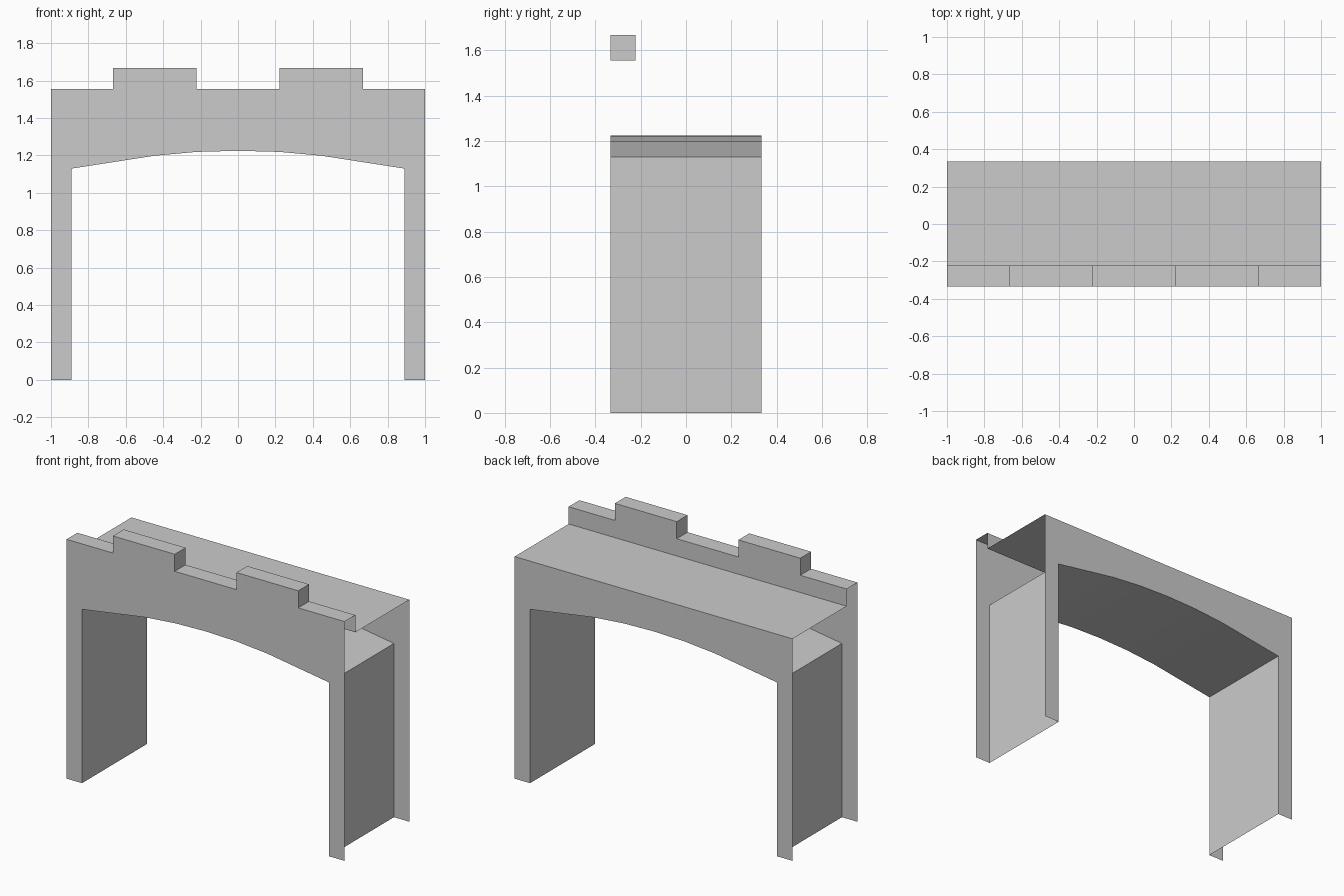
import bpy

if "Cube" in bpy.data.objects:
    bpy.data.objects.remove(bpy.data.objects["Cube"])

FRONT, WALK, BACK = -0.333, -0.222, 0.333
DECK, LOW, HIGH = 1.444, 1.556, 1.667


def mesh_object(name, verts, faces):
    me = bpy.data.meshes.new(name)
    me.from_pydata(verts, [], faces)
    me.update()
    ob = bpy.data.objects.new(name, me)
    bpy.context.collection.objects.link(ob)
    return ob


def sheet(name, profile, y, flip=False):
    """One flat face from an (x, z) outline at depth y."""
    pts = profile[::-1] if flip else profile
    return mesh_object(name, [(x, y, z) for x, z in pts], [tuple(range(len(pts)))])


def strip(name, path, y0, y1):
    """Open band swept in depth along an (x, z) path."""
    n = len(path)
    verts = [(x, y, z) for y in (y0, y1) for x, z in path]
    return mesh_object(name, verts, [(i, i + 1, n + i + 1, n + i) for i in range(n - 1)])


def mirrored(half):
    """Complete a right-hand half path (outside to centre) to the left."""
    right = half[::-1]
    return [(-x, z) for x, z in half] + [p for p in right if p[0] > 0]


# Opening: left leg, shallow arch, right leg
opening = mirrored([(0.889, 0), (0.889, 1.13), (0.444, 1.199), (0.222, 1.219), (0, 1.225)])

# Stepped parapet line with two raised blocks
battlement = mirrored([(1, LOW), (0.667, LOW), (0.667, HIGH), (0.222, HIGH), (0.222, LOW)])

# Outer walls (ends and undersides stay open)
sheet("front_wall", opening[::-1] + [(-1, 0)] + battlement + [(1, 0)], FRONT, True)
sheet("back_wall", opening[::-1] + [(-1, 0), (-1, DECK), (1, DECK), (1, 0)], BACK)

# Inside of the passage, facing the opening
passage = strip("passage_lining", opening, FRONT, BACK)
passage.data.flip_normals()

# Walkway and parapet
strip("walkway", [(-1, DECK), (1, DECK)], WALK, BACK)
strip("parapet_top", battlement, FRONT, WALK)
sheet("parapet_inner_face", [(-1, DECK)] + battlement + [(1, DECK)], WALK)
